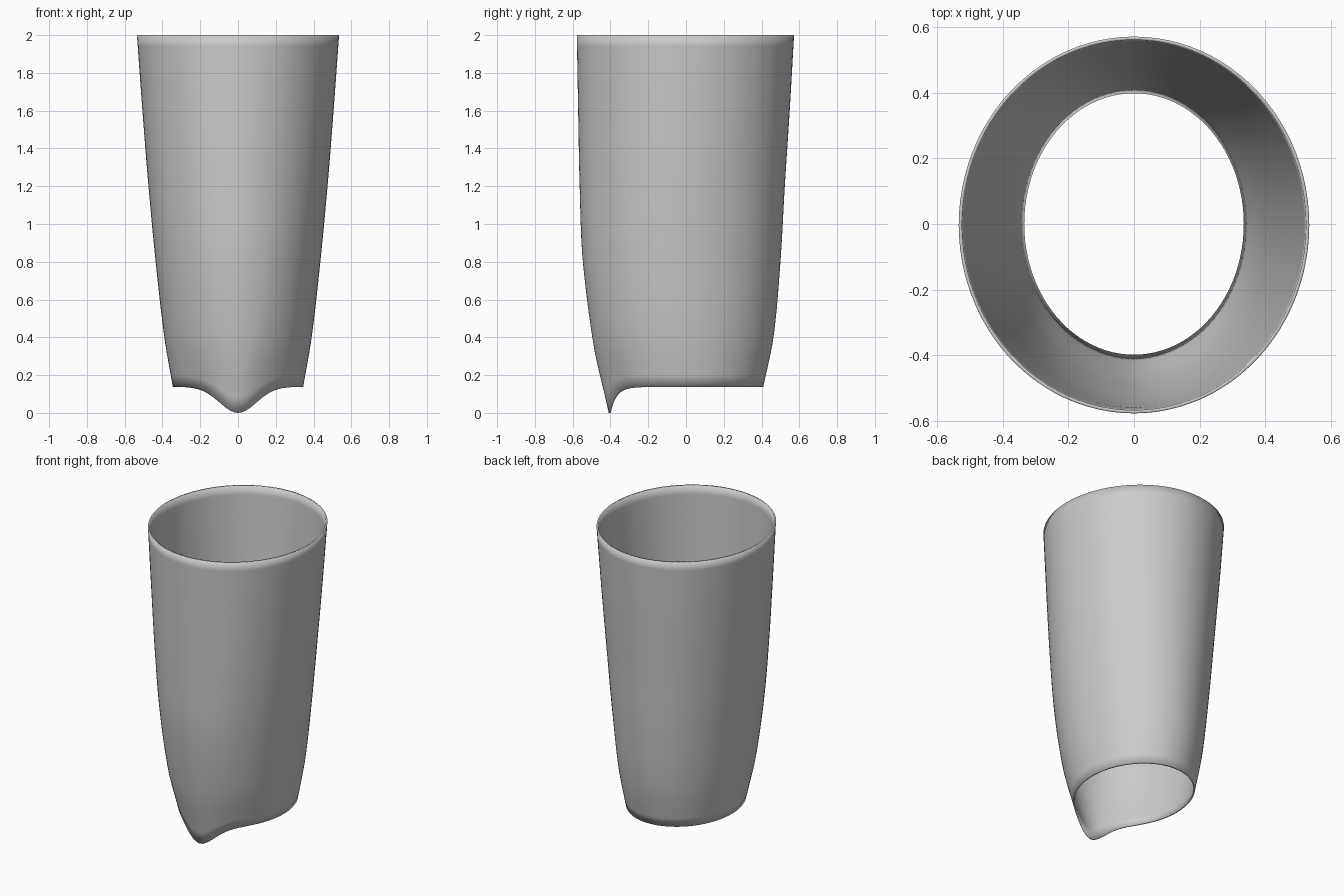
import bpy
import bmesh
import math

cube = bpy.data.objects.get("Cube")
if cube:
    bpy.data.objects.remove(cube)

SEGMENTS, ROWS, WALL = 96, 32, 0.01
BASE, TOP = 0.138, 2.0

# Profile: height, half width, half depth, shift in depth
PROFILE = [
    (0.138, 0.345, 0.409, 0.0),
    (0.40, 0.390, 0.476, -0.013),
    (0.80, 0.436, 0.523, -0.023),
    (1.20, 0.474, 0.543, -0.020),
    (1.60, 0.506, 0.560, -0.011),
    (2.00, 0.535, 0.575, -0.003),
]


def slope(i, k):
    a, b = PROFILE[max(i - 1, 0)], PROFILE[min(i + 1, len(PROFILE) - 1)]
    return (b[k] - a[k]) / (b[0] - a[0])


def section(z):
    """Smoothly interpolated half width, half depth and shift at a height."""
    i = max(j for j in range(len(PROFILE) - 1) if PROFILE[j][0] <= z + 1e-6)
    a, b = PROFILE[i], PROFILE[i + 1]
    h = b[0] - a[0]
    t = (z - a[0]) / h
    s = t * t * (3 - 2 * t)
    return [a[k] + (b[k] - a[k]) * s
            + h * t * (1 - t) * ((1 - t) * slope(i, k) - t * slope(i + 1, k))
            for k in (1, 2, 3)]


def ring(bm, z, inset):
    """One oval loop; the lower loops dip to a rounded point at the front."""
    rx, ry, cy = section(z)
    fade = max(0, 1 - (z - BASE) / 0.6) ** 2
    loop = []
    for j in range(SEGMENTS):
        a = 2 * math.pi * j / SEGMENTS
        x, y = math.cos(a), math.sin(a)
        dip = BASE * math.exp(-(x * rx / 0.137) ** 2) if y < 0 else 0
        loop.append(bm.verts.new(((rx - inset) * x, cy + (ry - inset) * y, z - dip * fade)))
    return loop


# Thin-walled sleeve: up the outside, over the rim, down the inside
bm = bmesh.new()
heights = [BASE + (TOP - BASE) * i / ROWS for i in range(ROWS + 1)]
loops = [ring(bm, z, 0) for z in heights]
loops += [ring(bm, z, WALL) for z in reversed(heights)]
for i, low in enumerate(loops):
    high = loops[(i + 1) % len(loops)]
    for j in range(SEGMENTS):
        n = (j + 1) % SEGMENTS
        bm.faces.new((low[j], low[n], high[n], high[j])).smooth = True
mesh = bpy.data.meshes.new("sleeve")
bm.to_mesh(mesh)
bm.free()
sleeve = bpy.data.objects.new("sleeve", mesh)
bpy.context.collection.objects.link(sleeve)

# Plain grey
grey = bpy.data.materials.new("light grey")
grey.use_nodes = True
grey.diffuse_color = (0.6, 0.6, 0.6, 1)
grey.node_tree.nodes["Principled BSDF"].inputs["Base Color"].default_value = (0.6, 0.6, 0.6, 1)
mesh.materials.append(grey)
